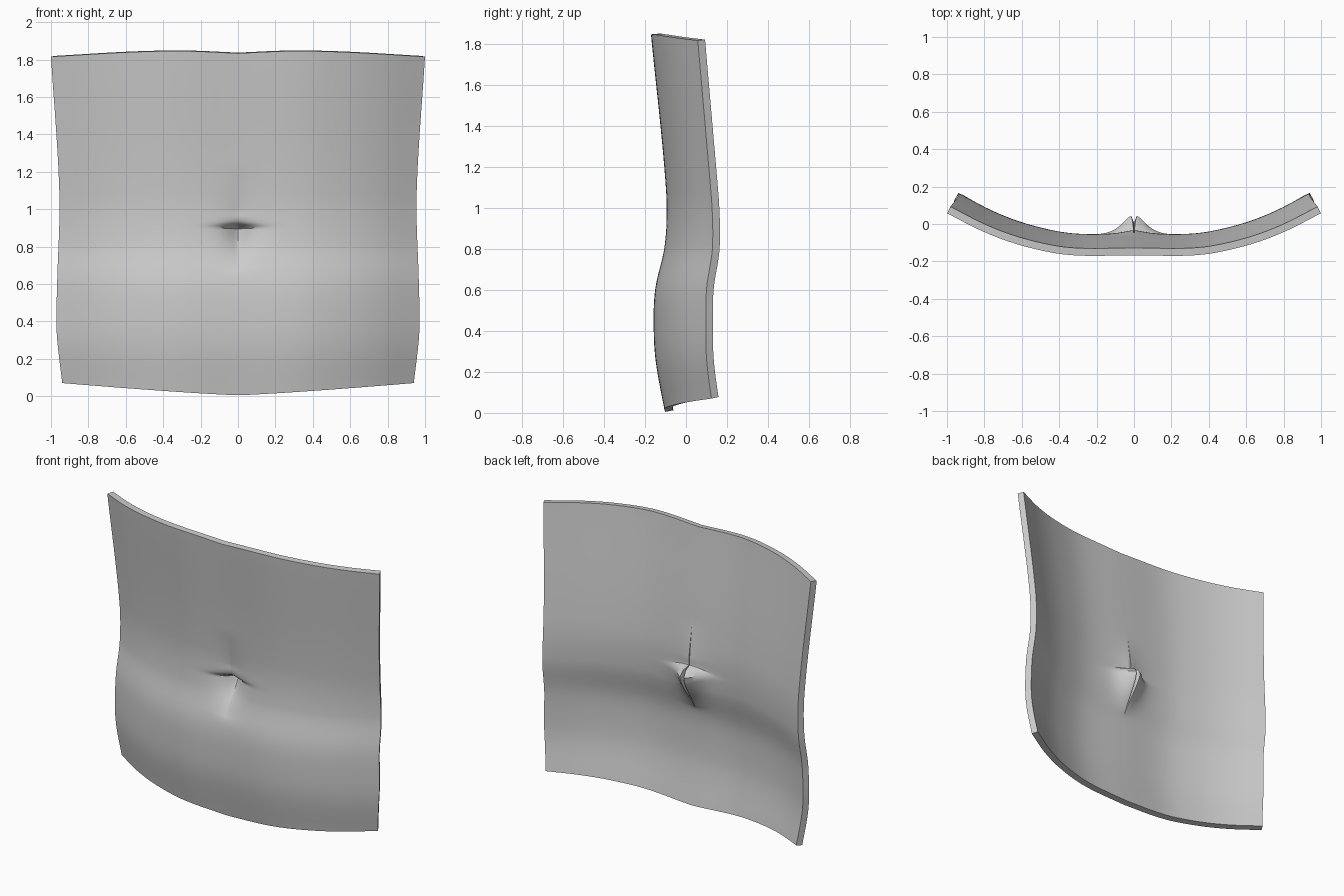
import bpy
import math

if "Cube" in bpy.data.objects:
    bpy.data.objects.remove(bpy.data.objects["Cube"], do_unlink=True)


def curve(points, t):
    """Smooth interpolation through (position, value) pairs."""
    t = min(max(t, points[0][0]), points[-1][0])
    last = len(points) - 1

    def slope(i):
        a, b = points[max(i - 1, 0)], points[min(i + 1, last)]
        return (b[1] - a[1]) / (b[0] - a[0])

    for i in range(last):
        (x0, y0), (x1, y1) = points[i], points[i + 1]
        if t <= x1:
            h = x1 - x0
            s = (t - x0) / h
            return (y0 * (1 + 2 * s) * (1 - s) ** 2 + h * slope(i) * s * (1 - s) ** 2
                    + y1 * s * s * (3 - 2 * s) + h * slope(i + 1) * s * s * (s - 1))


# Profiles of the panel
FRONT = [(0, -0.1), (0.25, -0.145), (0.42, -0.155), (0.6, -0.148),
         (0.82, -0.102), (1.08, -0.095), (1.84, -0.168)]
BOW = [(0, 0), (0.35, 0.003), (0.6, 0.055), (0.8, 0.13), (1, 0.235)]
BOW_SCALE = [(0, 1), (0.5, 1.07), (1.08, 0.92), (1.84, 0.95)]
HALF_WIDTH = [(0.07, 0.94), (0.35, 0.97), (0.6, 0.967), (1.08, 0.955), (1.82, 1)]
TOP_EDGE = [(0, 1.833), (0.3, 1.845), (0.6, 1.838), (1, 1.815)]
DENT = [(0.66, 0), (0.75, 0.3), (0.85, 0.8), (0.9, 1)]
HOOD = [(0.9, 1), (0.925, 0.3), (1.0, 0.17), (1.22, 0)]


def surface(u, v):
    low = 0.005 + 0.065 * u ** 1.2
    z = low + v * (curve(TOP_EDGE, u) - low)
    x = u * curve(HALF_WIDTH, z)
    y = curve(FRONT, z) + curve(BOW, u) * curve(BOW_SCALE, z)
    depth = curve(DENT if z < 0.9 else HOOD, z)
    y += 0.105 * depth * math.exp(-(x / 0.075) ** 1.3)
    return x, y, z


# Grid rows are packed closely around the dimple
columns = [(i / 36) ** 1.8 for i in range(37)]
rows = ([i / 20 * 0.36 for i in range(20)]
        + [0.36 + i / 40 * 0.22 for i in range(40)]
        + [0.58 + i / 20 * 0.42 for i in range(21)])
verts = [surface(u, v) for v in rows for u in columns]
n = len(columns)
faces = [(r * n + c, r * n + c + 1, (r + 1) * n + c + 1, (r + 1) * n + c)
         for r in range(len(rows) - 1) for c in range(n - 1)]

# Curved panel with a central dimple, each half closed at the middle seam
mesh = bpy.data.meshes.new("curved_panel")
mesh.from_pydata(verts, [], faces)
panel = bpy.data.objects.new("curved_panel", mesh)
bpy.context.collection.objects.link(panel)

grey = bpy.data.materials.new("neutral grey")
grey.use_nodes = True
colour = (0.6, 0.6, 0.6, 1)
grey.diffuse_color = colour
grey.node_tree.nodes["Principled BSDF"].inputs["Base Color"].default_value = colour
mesh.materials.append(grey)

shell = panel.modifiers.new("thickness", 'SOLIDIFY')
shell.thickness = 0.04
shell.offset = -1
mirror = panel.modifiers.new("other_half", 'MIRROR')
mirror.use_mirror_merge = False

bpy.context.view_layer.objects.active = panel
panel.select_set(True)
for name in ("thickness", "other_half"):
    bpy.ops.object.modifier_apply(modifier=name)
bpy.ops.object.shade_smooth_by_angle(angle=math.radians(40))
